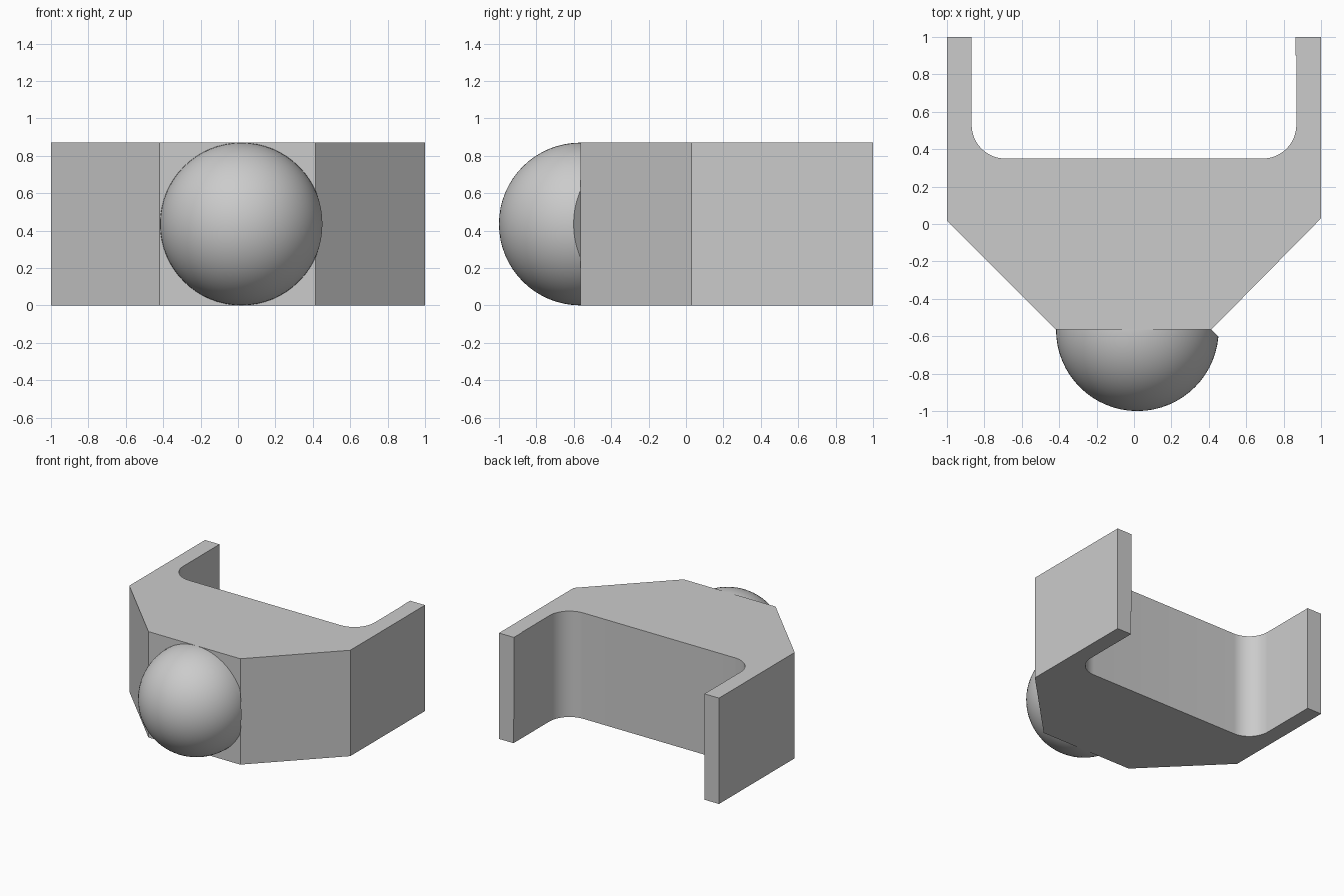
import bpy, bmesh, math
from mathutils import Vector, Matrix

if "Cube" in bpy.data.objects:
    bpy.data.objects.remove(bpy.data.objects["Cube"], do_unlink=True)

HEIGHT = 0.87
RADIUS = HEIGHT / 2

grey = bpy.data.materials.new("plain grey")
grey.use_nodes = True
colour = (0.6, 0.6, 0.6, 1)
grey.diffuse_color = colour
grey.node_tree.nodes["Principled BSDF"].inputs["Base Color"].default_value = colour


def make_object(name, bm):
    bmesh.ops.recalc_face_normals(bm, faces=bm.faces)
    mesh = bpy.data.meshes.new(name)
    bm.to_mesh(mesh)
    bm.free()
    mesh.materials.append(grey)
    obj = bpy.data.objects.new(name, mesh)
    bpy.context.collection.objects.link(obj)
    bpy.ops.object.select_all(action='DESELECT')
    obj.select_set(True)
    bpy.context.view_layer.objects.active = obj
    bpy.ops.object.shade_smooth_by_angle(angle=math.radians(30))
    return obj


def prism(name, outline, bottom, top):
    bm = bmesh.new()
    face = bm.faces.new([bm.verts.new((x, y, bottom)) for x, y in outline])
    result = bmesh.ops.extrude_face_region(bm, geom=[face])
    verts = [v for v in result["geom"] if isinstance(v, bmesh.types.BMVert)]
    bmesh.ops.translate(bm, verts=verts, vec=(0, 0, top - bottom))
    return make_object(name, bm)


def arc(cx, cy, radius, start, end, steps=16):
    angles = [math.radians(start + (end - start) * i / steps) for i in range(steps + 1)]
    return [(cx + radius * math.cos(a), cy + radius * math.sin(a)) for a in angles]


# Forked body: tapered nose, two arms and a rounded slot between them
inner, slot, fillet = 0.868, 0.35, 0.18
outline = [(-0.42, -0.563), (0.415, -0.563), (1, 0.03), (1, 1), (inner, 1)]
outline += arc(inner - fillet, slot + fillet, fillet, 0, -90)
outline += arc(-inner + fillet, slot + fillet, fillet, -90, -180)
outline += [(-inner, 1), (-1, 1), (-1, 0.017)]
prism("forked_body", outline, 0, HEIGHT)

# Slim pad inside the tip of one arm
prism("arm_tip_pad", [(inner - 0.004, 0.9), (inner, 0.9), (inner, 1), (inner - 0.004, 1)],
      0.2, HEIGHT)

# Half ball on the nose, trimmed flat behind and along the overhanging side
bm = bmesh.new()
place = Matrix.Translation((0.018, -0.565, RADIUS)) @ Matrix.Rotation(math.pi / 2, 4, 'X')
bmesh.ops.create_uvsphere(bm, u_segments=64, v_segments=32, radius=RADIUS, matrix=place)
for point, normal in (((0, -0.562, 0), (0, 1, 0)), ((0.413, -0.563, 0), (1, 1, 0))):
    geom = bm.verts[:] + bm.edges[:] + bm.faces[:]
    cut = bmesh.ops.bisect_plane(bm, geom=geom, dist=1e-5, plane_co=Vector(point),
                                 plane_no=Vector(normal).normalized(), clear_outer=True)
    edges = [e for e in cut["geom_cut"] if isinstance(e, bmesh.types.BMEdge)]
    bmesh.ops.holes_fill(bm, edges=edges, sides=0)
make_object("nose_ball", bm)
